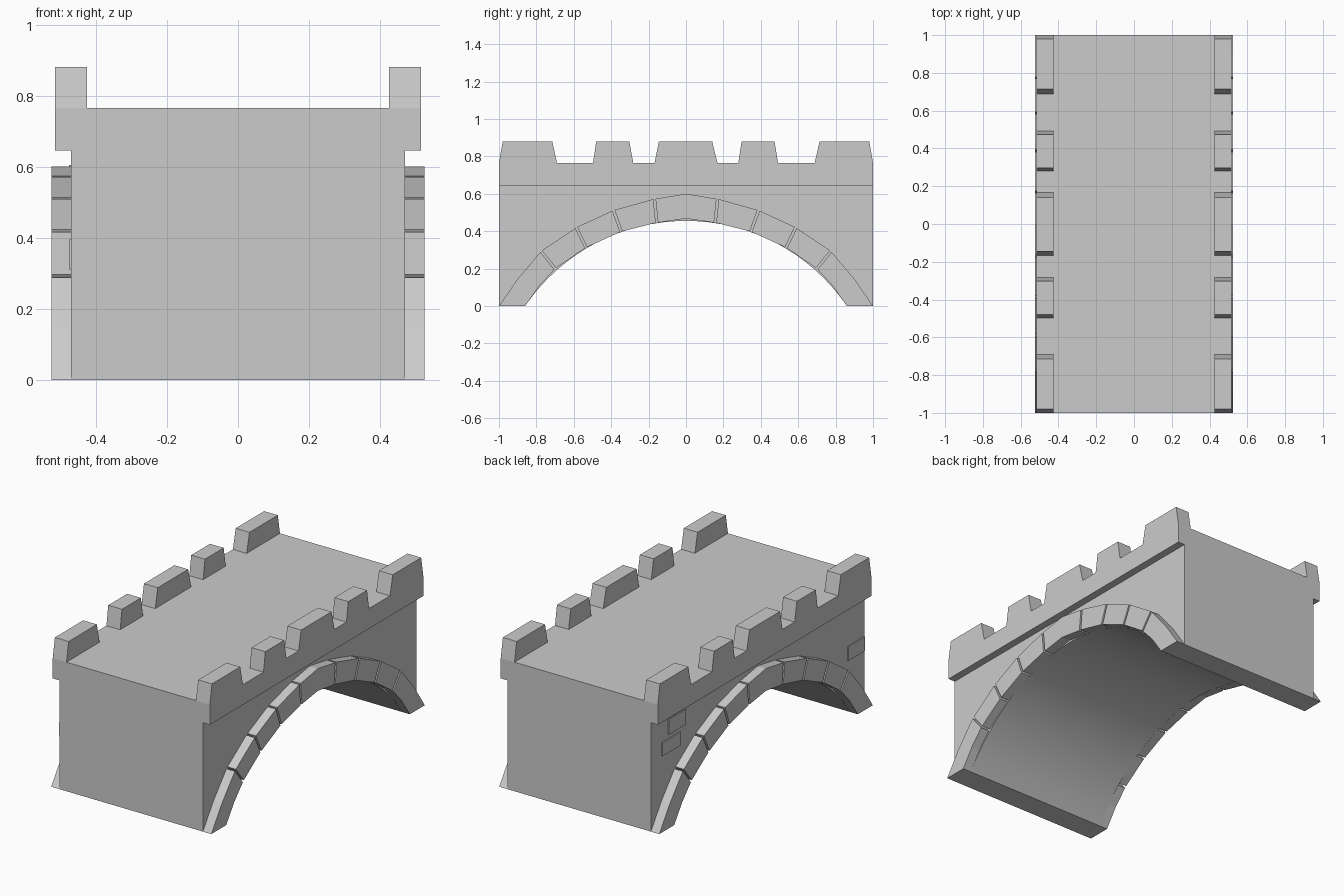
import bpy
import bmesh
import math
from mathutils import Vector

if "Cube" in bpy.data.objects:
    bpy.data.objects.remove(bpy.data.objects["Cube"])


def extrude_profile(name, profile, x0, x1):
    """Extrude a closed (y, z) outline from x0 to x1."""
    bm = bmesh.new()
    face = bm.faces.new([bm.verts.new((x0, y, z)) for y, z in profile])
    res = bmesh.ops.extrude_face_region(bm, geom=[face])
    verts = [v for v in res["geom"] if isinstance(v, bmesh.types.BMVert)]
    bmesh.ops.translate(bm, verts=verts, vec=(x1 - x0, 0, 0))
    bmesh.ops.recalc_face_normals(bm, faces=bm.faces)
    mesh = bpy.data.meshes.new(name)
    bm.to_mesh(mesh)
    bm.free()
    obj = bpy.data.objects.new(name, mesh)
    bpy.context.collection.objects.link(obj)
    return obj


def both_sides(name, profile, x0, x1):
    extrude_profile(name + "_right", profile, x0, x1)
    extrude_profile(name + "_left", profile, -x1, -x0)


def rect(y0, y1, z0, z1):
    return [(y0, z0), (y1, z0), (y1, z1), (y0, z1)]


# Main body with a round barrel arch through it
SPAN, RISE, BASE, DECK, TOP = 0.86, 0.455, 0.645, 0.765, 0.88
R = (SPAN ** 2 + RISE ** 2) / (2 * RISE)
half = math.asin(SPAN / R)
N = 32
arch = []
for i in range(N + 1):
    a = -half + 2 * half * i / N
    arch.append((R * math.sin(a), max(0.0, R * math.cos(a) - R + RISE)))
body = extrude_profile("bridge_body", [(-1, 0)] + arch + [(1, 0), (1, BASE), (-1, BASE)],
                       -0.47, 0.47)
bpy.context.view_layer.objects.active = body
body.select_set(True)
bpy.ops.object.shade_smooth_by_angle(angle=math.radians(30))

# Road deck
extrude_profile("road_deck", rect(-1, 1, BASE, DECK), -0.425, 0.425)

# Crenellated parapets: base start, top start, top end, base end
merlons = [(-1, -0.98, -0.715, -0.69), (-0.497, -0.48, -0.303, -0.282),
           (-0.168, -0.145, 0.14, 0.168), (0.28, 0.297, 0.473, 0.492),
           (0.688, 0.714, 0.98, 1)]
outline = [(-1, BASE)]
for b0, t0, t1, b1 in merlons:
    outline += [(b0, DECK), (t0, TOP), (t1, TOP), (b1, DECK)]
outline.append((1, BASE))
both_sides("parapet", outline, 0.425, 0.515)

# Arch stones: joints as (outer, inner) points from the springing to the keystone
joints = [((1, 0), (0.86, 0)), ((0.775, 0.293), (0.70, 0.20)),
          ((0.587, 0.42), (0.535, 0.312)), ((0.388, 0.512), (0.347, 0.398)),
          ((0.169, 0.573), (0.156, 0.446))]
middle = [(0.90, 0.145), (0.785, 0.107)]
GAP = 0.006


def nudge(p, q):
    p, q = Vector(p), Vector(q)
    return tuple(p + (q - p).normalized() * GAP)


stones = []
for i in range(4):
    (o0, i0), (o1, i1) = joints[i], joints[i + 1]
    if i == 0:
        stones.append([o0, middle[0], nudge(o1, o0), nudge(i1, i0), middle[1], i0])
    else:
        stones.append([nudge(o0, o1), nudge(o1, o0), nudge(i1, i0), nudge(i0, i1)])
for i, p in enumerate(stones):
    both_sides(f"arch_stone_front_{i + 1}", [(-y, z) for y, z in p], 0.47, 0.525)
    both_sides(f"arch_stone_back_{i + 1}", p, 0.47, 0.525)
ko, ki = joints[4]
ko, ki = (ko[0] - GAP, ko[1]), (ki[0] - GAP, ki[1])
both_sides("keystone", [ko, (0, 0.6), (-ko[0], ko[1]), (-ki[0], ki[1]), (0, 0.468), ki],
           0.47, 0.525)

# Loose wall bricks on the left face
for i, b in enumerate([(0.68, 0.84, 0.515, 0.605), (0.73, 0.90, 0.41, 0.49),
                       (-0.995, -0.84, 0.31, 0.395)]):
    extrude_profile(f"wall_brick_{i + 1}", rect(*b), -0.476, -0.46)
